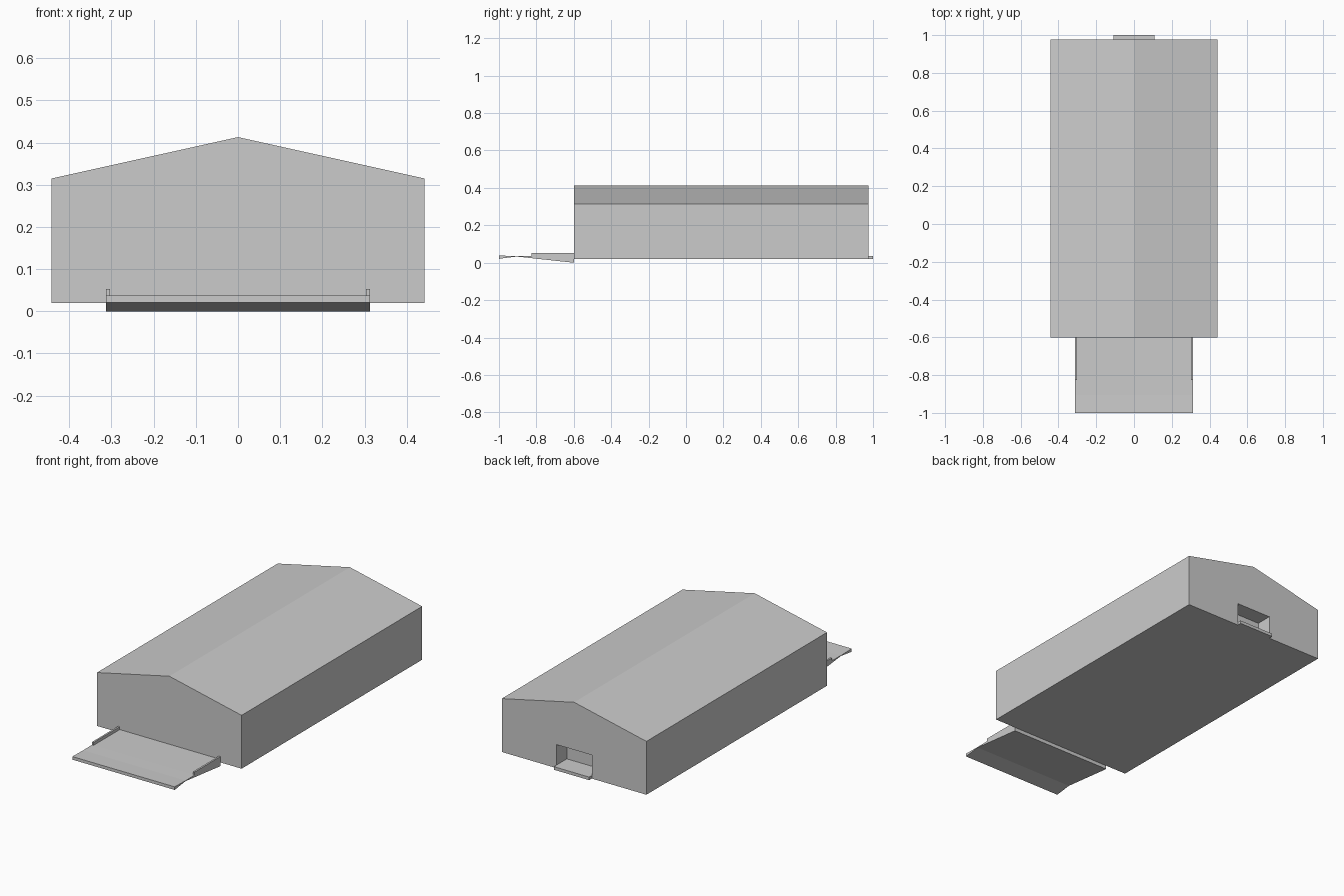
import bpy, bmesh

if "Cube" in bpy.data.objects:
    bpy.data.objects.remove(bpy.data.objects["Cube"])


def prism(name, profile, axis, a, b):
    """Extrude a 2D profile along x (profile = y,z) or y (profile = x,z)."""
    bm = bmesh.new()

    def ring(t):
        return [bm.verts.new((t, u, v) if axis == 'x' else (u, t, v)) for u, v in profile]

    r0, r1 = ring(a), ring(b)
    bm.faces.new(r0)
    bm.faces.new(r1)
    n = len(profile)
    for i in range(n):
        j = (i + 1) % n
        bm.faces.new((r0[i], r0[j], r1[j], r1[i]))
    bmesh.ops.recalc_face_normals(bm, faces=bm.faces)
    mesh = bpy.data.meshes.new(name)
    bm.to_mesh(mesh)
    bm.free()
    ob = bpy.data.objects.new(name, mesh)
    bpy.context.collection.objects.link(ob)
    return ob


def box(name, x0, x1, y0, y1, z0, z1):
    return prism(name, [(x0, z0), (x1, z0), (x1, z1), (x0, z1)], 'y', y0, y1)


# Gabled hall
W, EAVE, RIDGE, BASE = 0.442, 0.315, 0.413, 0.02
FRONT, BACK = -0.60, 0.977
hall = prism("hall", [(-W, BASE), (W, BASE), (W, EAVE), (0, RIDGE), (-W, EAVE)],
             'y', FRONT, BACK)

# Recessed doorway in the back wall
cutter = box("doorway_cutter", -0.108, 0.108, BACK - 0.09, BACK + 0.1, 0.037, 0.15)
cutter.hide_render = True
cutter.hide_set(True)
cut = hall.modifiers.new("doorway", 'BOOLEAN')
cut.operation = 'DIFFERENCE'
cut.solver = 'EXACT'
cut.object = cutter

# Doorstep below the doorway
box("back_step", -0.108, 0.108, BACK, 1.0, BASE, 0.037)

# Front loading ramp with bent underside
prism("front_ramp", [(-1.0, 0.021), (-0.905, 0.033), (FRONT, 0.0),
                     (FRONT, 0.037), (-0.825, 0.037), (-0.905, 0.036), (-1.0, 0.038)],
      'x', -0.313, 0.313)

# Low kerbs on both sides of the ramp
for side, x in (("left", -0.313), ("right", 0.303)):
    box(f"{side}_ramp_kerb", x, x + 0.01, -0.827, FRONT, 0.037, 0.053)
